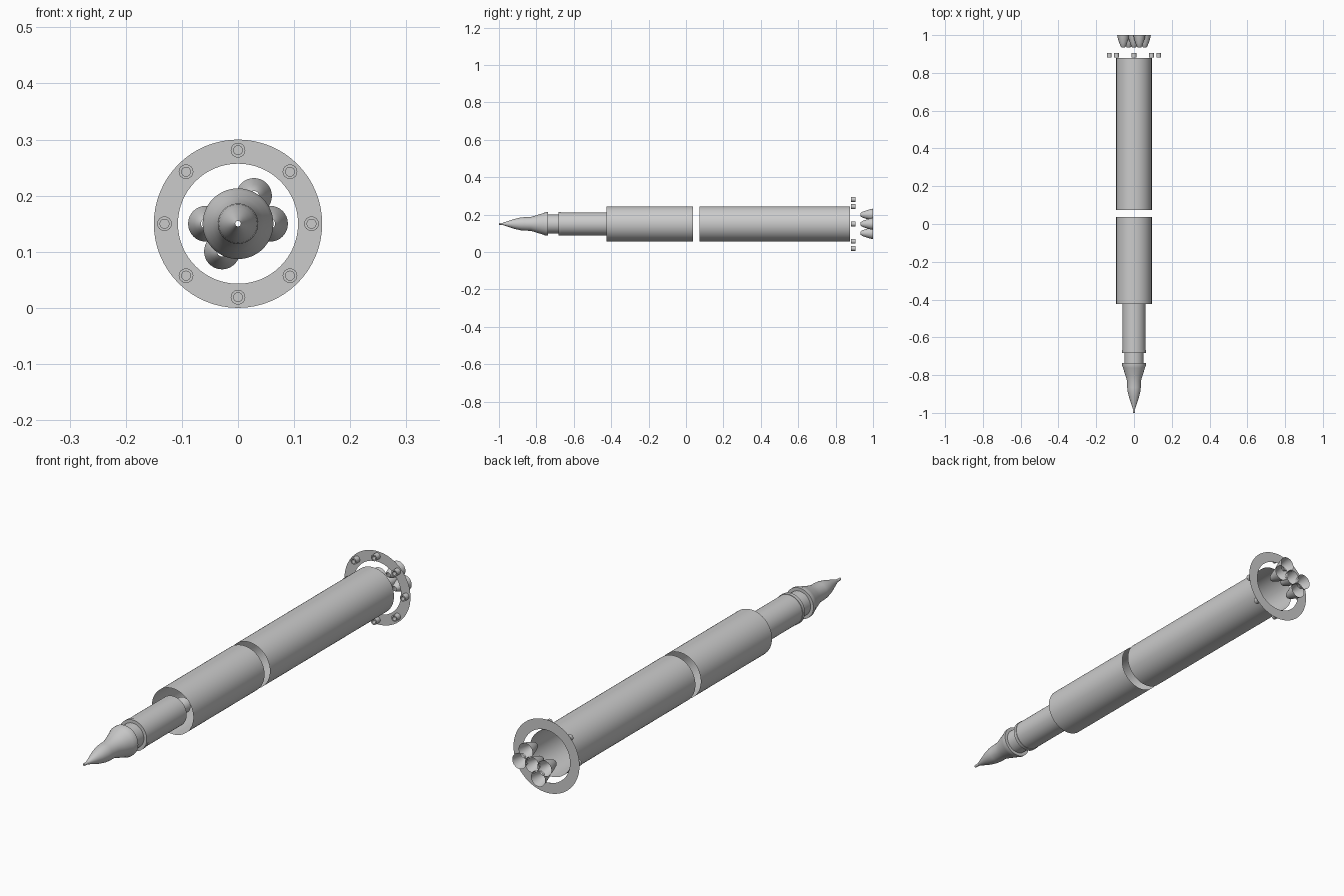
import bpy, bmesh, math

if "Cube" in bpy.data.objects:
    bpy.data.objects.remove(bpy.data.objects["Cube"])

AXIS_Z = 0.15


def lathe(name, profile, x=0.0, z=0.0, segs=64):
    """Open shell of revolution about the y axis; profile = (radius, y) points."""
    bm = bmesh.new()
    rings = []
    for r, y in profile:
        rings.append([bm.verts.new((x + r * math.cos(2 * math.pi * i / segs), y,
                                    AXIS_Z + z + r * math.sin(2 * math.pi * i / segs)))
                      for i in range(segs)])
    for a, b in zip(rings, rings[1:]):
        for i in range(segs):
            j = (i + 1) % segs
            bm.faces.new((a[i], b[i], b[j], a[j]))
    bmesh.ops.reverse_faces(bm, faces=bm.faces)
    bm.normal_update()
    # make the shell face outward from its own axis
    f = max(bm.faces, key=lambda f: abs(f.normal.x) + abs(f.normal.z))
    c = f.calc_center_median()
    if f.normal.x * (c.x - x) + f.normal.z * (c.z - AXIS_Z - z) < 0:
        bmesh.ops.reverse_faces(bm, faces=bm.faces)
    me = bpy.data.meshes.new(name)
    bm.to_mesh(me)
    bm.free()
    ob = bpy.data.objects.new(name, me)
    bpy.context.collection.objects.link(ob)
    bpy.ops.object.select_all(action='DESELECT')
    ob.select_set(True)
    bpy.context.view_layer.objects.active = ob
    bpy.ops.object.shade_smooth_by_angle(angle=math.radians(30))
    return ob


def nozzle(name, y, x=0.0, z=0.0):
    # bell with a narrow open throat at its front
    lathe(name, [(0.009, y), (0.015, y + 0.008), (0.021, y + 0.025),
                 (0.028, y + 0.046), (0.032, y + 0.066)], x, z, 32)


# Nose: open spike tip, cone, neck and flared shroud
lathe("nose_spike", [(0.005, -1.0), (0.006, -0.978)], segs=24)
lathe("nose_shroud", [(0.006, -0.978), (0.017, -0.945), (0.027, -0.915), (0.034, -0.885),
                      (0.036, -0.865), (0.037, -0.83), (0.046, -0.80), (0.058, -0.762),
                      (0.063, -0.75), (0.063, -0.737), (0.05, -0.737)])

# Narrow collar and upper stage
lathe("upper_collar", [(0.05, -0.74), (0.05, -0.68)])
lathe("upper_stage", [(0.05, -0.682), (0.063, -0.682), (0.063, -0.668), (0.061, -0.668),
                      (0.061, -0.42), (0.010, -0.42)])
nozzle("upper_nozzle", -0.42)

# Open tubes of the middle and lower stages
lathe("middle_tube", [(0.094, -0.424), (0.094, 0.038)])
lathe("lower_tube", [(0.094, 0.073), (0.094, 0.878)])

# Flat mounting ring with eight hollow studs
lathe("mounting_ring", [(0.107, 0.905), (0.15, 0.905)])
for k in range(8):
    a = k * math.pi / 4
    lathe(f"ring_stud_{k}", [(0.013, 0.905), (0.013, 0.881), (0.008, 0.881), (0.008, 0.905)],
          0.131 * math.cos(a), 0.131 * math.sin(a), 24)

# Engine cluster: one centre nozzle and four around it
nozzle("engine_nozzle_centre", 0.934)
for k, deg in enumerate((0, 60, 180, 240)):
    a = math.radians(deg)
    nozzle(f"engine_nozzle_{k}", 0.934, 0.057 * math.cos(a), 0.057 * math.sin(a))
